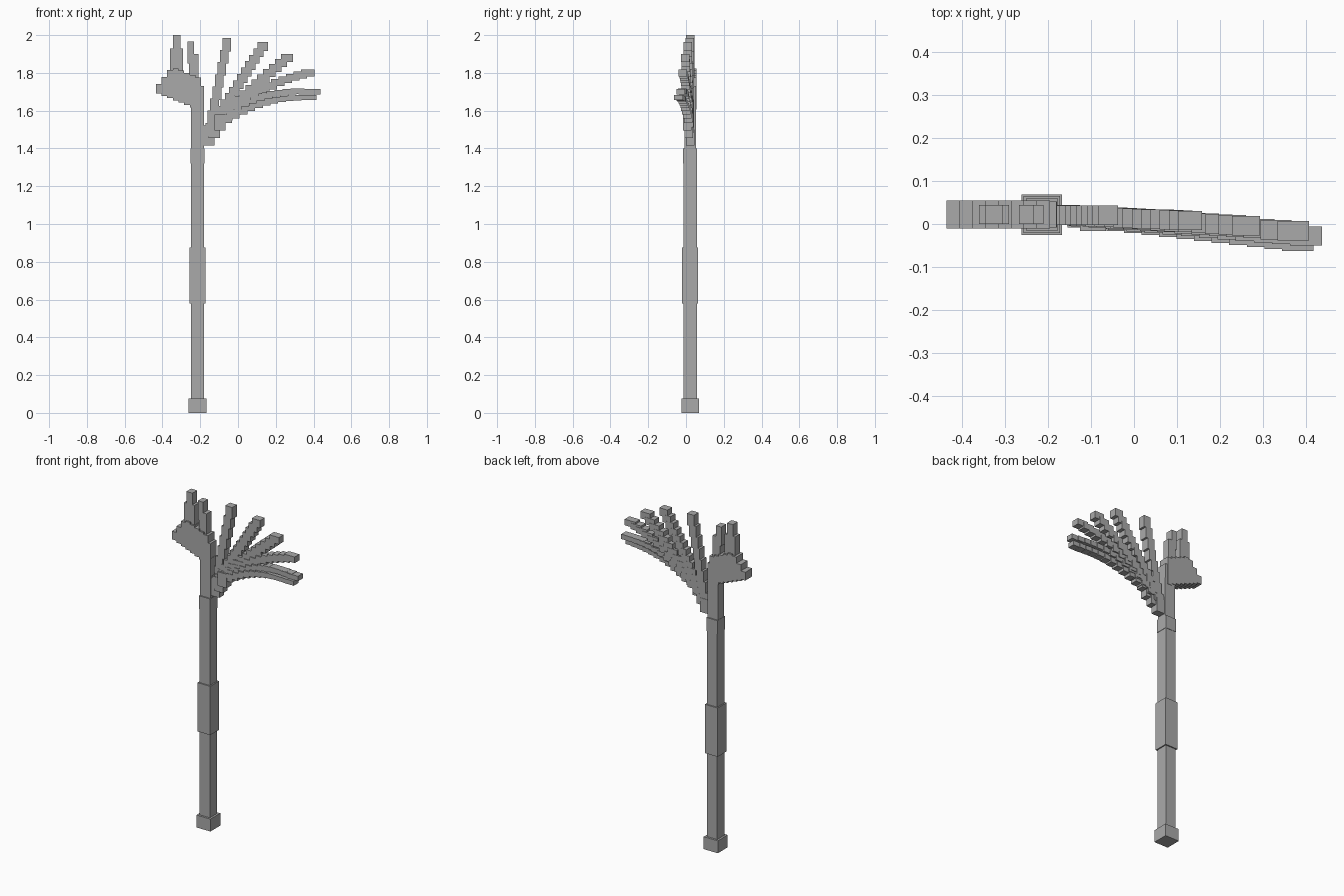
import bpy, bmesh
from math import sin, pi
from mathutils import Vector, Matrix

default_cube = bpy.data.objects.get("Cube")
if default_cube:
    bpy.data.objects.remove(default_cube, do_unlink=True)

# The single flat colour
grey = bpy.data.materials.new("plain grey")
grey.use_nodes = True
grey.diffuse_color = (0.4, 0.4, 0.4, 1)
shader = grey.node_tree.nodes["Principled BSDF"]
shader.inputs["Base Color"].default_value = grey.diffuse_color


def add_box(bm, centre, size):
    """Add an axis-aligned box to a part."""
    placement = Matrix.Translation(centre) @ Matrix.Diagonal(Vector(size)).to_4x4()
    bmesh.ops.create_cube(bm, size=1, matrix=placement)


def finish(bm, name):
    """Turn the collected boxes into one named object."""
    mesh = bpy.data.meshes.new(name)
    bm.to_mesh(mesh)
    bm.free()
    mesh.materials.append(grey)
    obj = bpy.data.objects.new(name, mesh)
    bpy.context.collection.objects.link(obj)


def pillar(name, centre_x, centre_y, width, depth, bottom, top):
    """Make a part that is one upright box."""
    bm = bmesh.new()
    centre = (centre_x, centre_y, (bottom + top) / 2)
    add_box(bm, centre, (width, depth, top - bottom))
    finish(bm, name)


def left_blade(columns, column_width, outer_x, centre_y, depth):
    """Row of columns: underside falls towards the shaft, top steps up."""
    bm = bmesh.new()
    for i in range(columns):
        bottom = 1.69 - 0.012 * i
        height = min(0.05 * (i + 1), 0.17)
        x = outer_x + column_width * (i + 0.5)
        add_box(bm, (x, centre_y, bottom + height / 2), (column_width, depth, height))
    finish(bm, "left_blade")


def feather(name, root, tip, bulge, steps, depth):
    """Staircase of overlapping boxes along a bowed line from root to tip."""
    bm = bmesh.new()
    span = tip - root
    size = (span.x / steps + 0.035, depth, span.z / steps + 0.015)
    for i in range(steps):
        t = i / (steps - 1)
        centre = root + span * t
        centre.z += bulge * sin(pi * t)
        add_box(bm, centre, size)
    finish(bm, name)


# Handle: square sections around one axis
axis_x, axis_y = -0.214, 0.022
sections = {
    "pommel": (0.094, 0, 0.075),
    "shaft": (0.07, 0.05, 1.4),
    "grip": (0.085, 0.58, 0.875),
    "collar": (0.074, 1.32, 1.4),
}
for name, (width, bottom, top) in sections.items():
    pillar(name, axis_x, axis_y, width, width, bottom, top)
pillar("upper_shaft", axis_x, axis_y, 0.07, 0.06, 1.4, 1.64)
pillar("shaft_tip", -0.2, axis_y, 0.04, 0.06, 1.6, 1.73)

# Left blade with two upright prongs, each narrowing upwards
left_blade(columns=8, column_width=0.03, outer_x=-0.435, centre_y=axis_y, depth=0.065)
pillar("outer_prong", -0.325, axis_y, 0.07, 0.045, 1.78, 1.93)
pillar("outer_prong_tip", -0.325, axis_y, 0.04, 0.045, 1.93, 2)
pillar("inner_prong", -0.235, axis_y, 0.05, 0.045, 1.75, 1.9)
pillar("inner_prong_tip", -0.25, axis_y, 0.035, 0.045, 1.85, 1.965)

# Fan of stepped feathers, each sweeping further out and forwards
feather_root = Vector((-0.15, 0.02, 1.5))
feather_tips = [(-0.06, 1.95, 0), (0.13, 1.94, 0), (0.26, 1.88, 0.01),
                (0.37, 1.8, 0.05), (0.4, 1.7, 0.07), (0.38, 1.67, 0.05)]
for i, (tip_x, tip_z, bulge) in enumerate(feather_tips):
    tip = Vector((tip_x, feather_root.y - 0.012 * i, tip_z))
    feather(f"feather_{i + 1}", feather_root, tip, bulge,
            steps=min(8 + 6 * i, 14), depth=0.045)

# Stepped root of the fan beside the shaft
for i, name in enumerate(("lower_root", "middle_root", "upper_root")):
    pillar(name, -0.155 + 0.03 * i, axis_y - 0.008 * i, 0.06, 0.045,
           1.415 + 0.04 * i, 1.5 + 0.04 * i)
